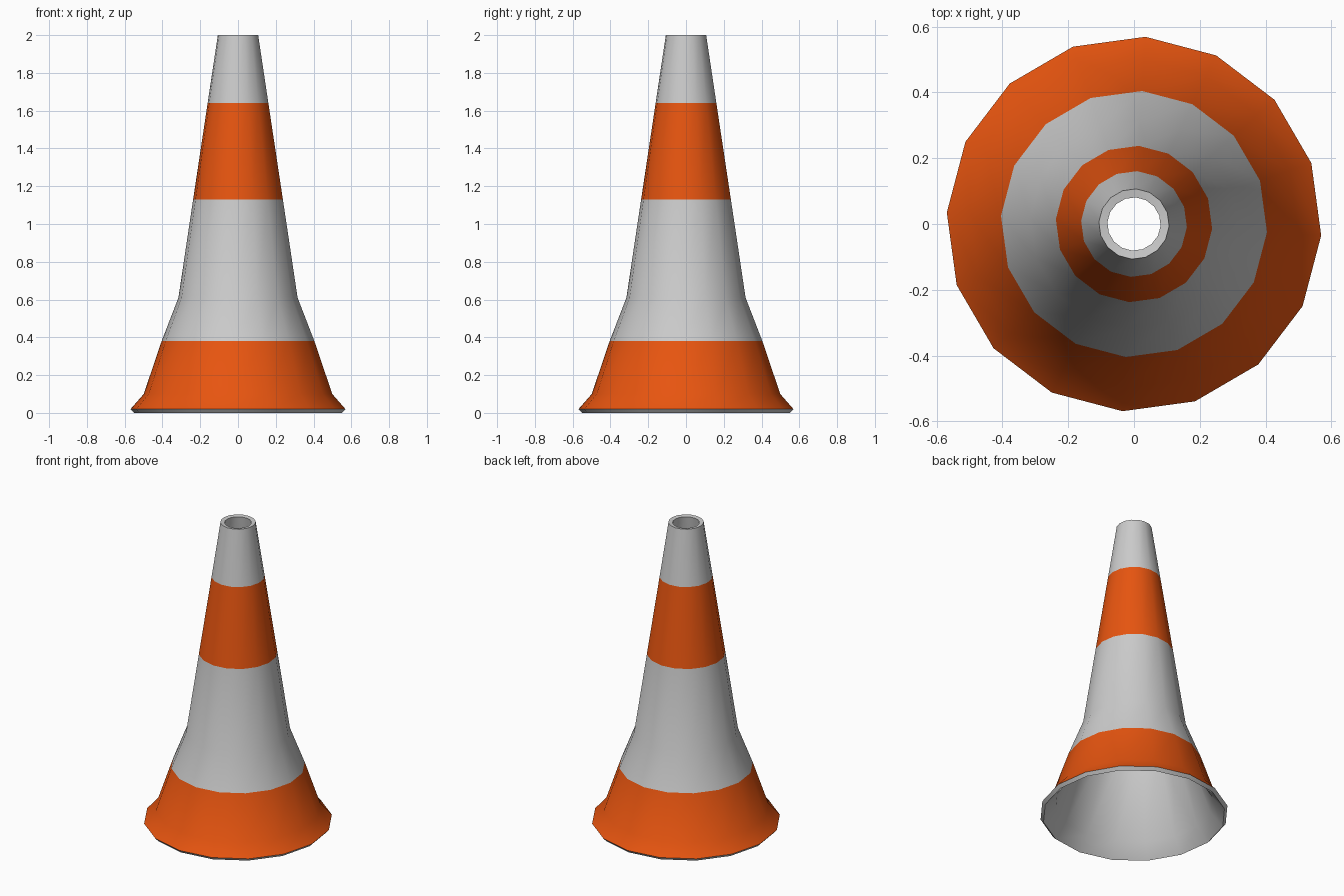
import bpy, bmesh, math

if "Cube" in bpy.data.objects:
    bpy.data.objects.remove(bpy.data.objects["Cube"])

SIDES = 16
START = math.radians(-3.5)

# Closed wall profile (radius, height): outside from foot to tip, then inside back down
outer = [(0.57, 0.02), (0.50, 0.10), (0.405, 0.38), (0.316, 0.61),
         (0.238, 1.13), (0.161, 1.64), (0.107, 2.0)]
inner = [(0.081, 1.996), (0.290, 0.603), (0.477, 0.087), (0.552, 0.0)]
profile = outer + inner
orange_bands = {0, 1, 4}   # outside bands counted from the foot

bm = bmesh.new()
rings = []
for r, z in profile:
    rings.append([bm.verts.new((r * math.cos(START + math.tau * i / SIDES),
                                r * math.sin(START + math.tau * i / SIDES), z))
                  for i in range(SIDES)])
for k, ring in enumerate(rings):
    above = rings[(k + 1) % len(rings)]
    for i in range(SIDES):
        j = (i + 1) % SIDES
        face = bm.faces.new((ring[i], ring[j], above[j], above[i]))
        face.smooth = True
        face.material_index = 1 if k in orange_bands else 0
bmesh.ops.recalc_face_normals(bm, faces=bm.faces)

mesh = bpy.data.meshes.new("traffic_cone")
bm.to_mesh(mesh)
bm.free()

# Grey shell with orange bands
orange = bpy.data.materials.new("orange")
orange.diffuse_color = (0.8, 0.09, 0.005, 1)
orange.use_nodes = True
orange.node_tree.nodes["Principled BSDF"].inputs["Base Color"].default_value = orange.diffuse_color
mesh.materials.append(None)
mesh.materials.append(orange)

cone = bpy.data.objects.new("traffic_cone", mesh)
bpy.context.collection.objects.link(cone)
bpy.context.view_layer.objects.active = cone
cone.select_set(True)
bpy.ops.object.shade_smooth_by_angle(angle=math.radians(40))
